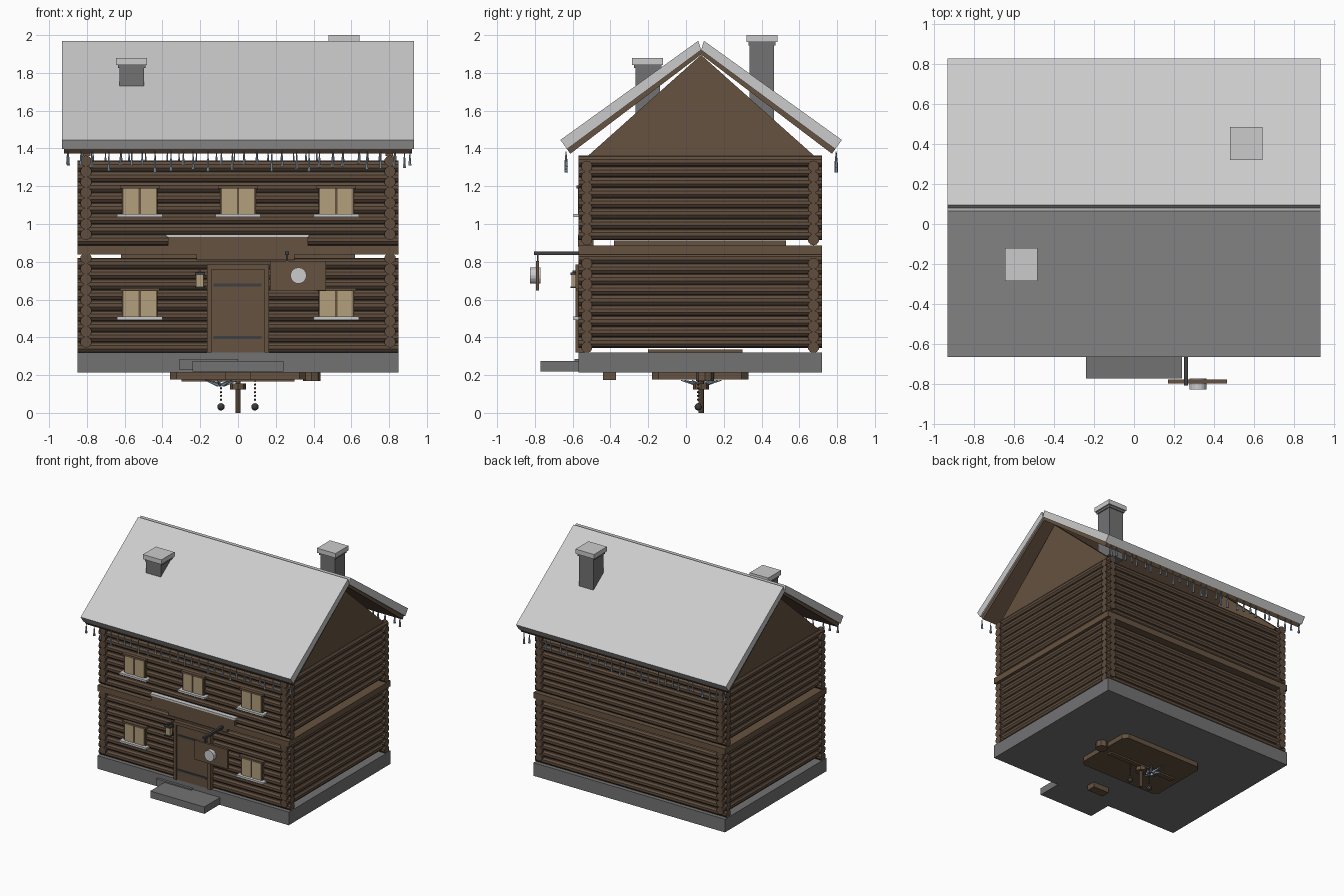
import bpy, bmesh, math, random
from mathutils import Vector, Matrix

if "Cube" in bpy.data.objects:
    bpy.data.objects.remove(bpy.data.objects["Cube"])
random.seed(4)


def mat(name, rgb):
    m = bpy.data.materials.new(name)
    m.diffuse_color = (*rgb, 1)
    m.use_nodes = True
    m.node_tree.nodes["Principled BSDF"].inputs["Base Color"].default_value = m.diffuse_color
    return m


LOG = mat("log_brown", (0.115, 0.075, 0.048))
PLANK = mat("plank_brown", (0.13, 0.085, 0.052))
DARK = mat("dark_iron", (0.05, 0.05, 0.055))
GLOW = mat("warm_glass", (0.45, 0.35, 0.2))
ICE = mat("ice_blue", (0.3, 0.4, 0.5))
STONE = mat("stone", (0.17, 0.17, 0.175))


def finish(name, bm, m=None):
    bmesh.ops.recalc_face_normals(bm, faces=bm.faces)
    me = bpy.data.meshes.new(name)
    bm.to_mesh(me)
    bm.free()
    ob = bpy.data.objects.new(name, me)
    bpy.context.collection.objects.link(ob)
    if m:
        me.materials.append(m)
    return ob


def add_box(bm, x0, x1, y0, y1, z0, z1):
    mx = Matrix.Translation(((x0 + x1) / 2, (y0 + y1) / 2, (z0 + z1) / 2))
    bmesh.ops.create_cube(bm, size=1, matrix=mx @ Matrix.Diagonal((x1 - x0, y1 - y0, z1 - z0, 1)))


def boxes(name, m, *dims):
    bm = bmesh.new()
    for d in dims:
        add_box(bm, *d)
    return finish(name, bm, m)


def add_rod(bm, a, b, r0, r1=None, n=10):
    a, b = Vector(a), Vector(b)
    rot = (b - a).to_track_quat('Z', 'Y').to_matrix().to_4x4()
    bmesh.ops.create_cone(bm, cap_ends=True, segments=n, radius1=r0, radius2=r0 if r1 is None else r1,
                          depth=(b - a).length, matrix=Matrix.Translation((a + b) / 2) @ rot)


def prism(name, m, pts, x0, x1):
    """Extrude a (y, z) profile along x."""
    bm = bmesh.new()
    f = bm.faces.new([bm.verts.new((x0, y, z)) for y, z in pts])
    r = bmesh.ops.extrude_face_region(bm, geom=[f])
    bmesh.ops.translate(bm, vec=(x1 - x0, 0, 0), verts=[v for v in r['geom'] if isinstance(v, bmesh.types.BMVert)])
    return finish(name, bm, m)


CY = 0.08   # ridge line

# foundation and front steps
boxes("foundation", STONE, (-0.85, 0.85, -0.57, 0.72, 0.215, 0.32))
boxes("front_step", STONE, (-0.24, 0.24, -0.77, -0.56, 0.22, 0.275))
boxes("upper_step", STONE, (-0.31, 0.0, -0.59, -0.55, 0.228, 0.285))

# log walls, front/back rows interlocking with side rows
PITCH = 0.0555
for storey, z0, count in (("lower", 0.347, 9), ("upper", 0.917, 8)):
    bm = bmesh.new()
    for i in range(count):
        z = z0 + i * PITCH
        for y in (-0.525, 0.675):
            add_rod(bm, (-0.85, y, z), (0.85, y, z), 0.03)
        for x in (-0.805, 0.805):
            add_rod(bm, (x, -0.57, z + PITCH / 2), (x, 0.72, z + PITCH / 2), 0.03)
    finish(storey + "_logs", bm, LOG)

# belt beam between storeys, inner floors
boxes("belt_beam", PLANK, (-0.85, 0.85, -0.57, -0.49, 0.838, 0.885), (-0.85, 0.85, 0.64, 0.72, 0.838, 0.885),
      (-0.85, -0.77, -0.57, 0.72, 0.838, 0.885), (0.77, 0.85, -0.57, 0.72, 0.838, 0.885))
boxes("upper_floor", PLANK, (-0.62, 0.62, -0.38, 0.53, 0.8, 0.912))
boxes("ground_floor", PLANK, (-0.75, 0.75, -0.2, 0.3, 0.318, 0.335))

# gable walls
for side, x in (("left", -0.80), ("right", 0.80)):
    prism(side + "_gable", PLANK, [(CY - 0.6, 1.36), (CY + 0.6, 1.36), (CY, 1.895)], x - 0.02, x + 0.02)

# roof boards with a thick snow layer, mirrored about the ridge
ang = math.atan2(0.525, 0.73)
nx, nz = math.sin(ang), -math.cos(ang)
for side, s in (("front", 1), ("back", -1)):
    def slab(d0, d1, inset):
        top = (0.065 - CY, 1.97)
        eave = (-0.665 - CY + inset * 0.81, 1.445 + inset * 0.58)
        p = [(top[0] + nx * d0, top[1] + nz * d0), (eave[0] + nx * d0, eave[1] + nz * d0),
             (eave[0] + nx * d1, eave[1] + nz * d1), (top[0] + nx * d1, top[1] + nz * d1)]
        return [(CY + s * min(y, 0.0) if y > 0 else CY + s * y, z) for y, z in p]
    prism(side + "_roof_snow", None, slab(0, 0.06, 0), -0.932, 0.932)
    prism(side + "_roof_boards", PLANK, slab(0.06, 0.09, 0.0), -0.92, 0.92)
    # icicles along the eave
    bm = bmesh.new()
    for i in range(28):
        x = -0.895 + i * 1.79 / 27 + random.uniform(-0.015, 0.015)
        y = CY + s * (-0.635 - CY)
        length = random.uniform(0.05, 0.1)
        add_rod(bm, (x, y, 1.37 - length), (x, y, 1.385), 0.009, 0.002, 6)
    finish(side + "_icicles", bm, ICE)

# chimneys: shaft, collar, cap
for name, x, y, zb, zt in (("front_chimney", -0.563, -0.203, 1.55, 1.88), ("back_chimney", 0.56, 0.402, 1.55, 2.0)):
    boxes(name, STONE, (x - 0.065, x + 0.065, y - 0.065, y + 0.065, zb, zt - 0.05),
          (x - 0.072, x + 0.072, y - 0.072, y + 0.072, zt - 0.055, zt - 0.035))
    boxes(name + "_cap", None, (x - 0.082, x + 0.082, y - 0.082, y + 0.082, zt - 0.037, zt))

# windows
for i, (x, z) in enumerate([(-0.52, 1.05), (0, 1.05), (0.52, 1.05), (-0.52, 0.507), (0.52, 0.507)]):
    n = "window_%d_" % i
    boxes(n + "panes", GLOW, (x - 0.085, x - 0.006, -0.572, -0.55, z, z + 0.14),
          (x + 0.006, x + 0.085, -0.572, -0.55, z, z + 0.14))
    boxes(n + "frame", PLANK, (x - 0.095, x + 0.095, -0.566, -0.54, z, z + 0.143),
          (x - 0.105, x + 0.105, -0.58, -0.54, z + 0.138, z + 0.155))
    boxes(n + "snow_sill", None, (x - 0.12, x + 0.12, -0.595, -0.54, z - 0.014, z + 0.002))

# door with frame, planks and straps
boxes("door_frame", PLANK, (-0.165, -0.14, -0.585, -0.53, 0.32, 0.78), (0.14, 0.165, -0.585, -0.53, 0.32, 0.78),
      (-0.165, 0.165, -0.585, -0.53, 0.76, 0.785))
boxes("door", PLANK, (-0.14, 0.14, -0.575, -0.53, 0.32, 0.76))
boxes("door_straps", DARK, (-0.13, 0.125, -0.582, -0.57, 0.67, 0.685), (-0.13, 0.125, -0.582, -0.57, 0.392, 0.407))

# canopy above the door
boxes("canopy", PLANK, (-0.37, 0.37, -0.573, -0.49, 0.88, 0.93), (-0.22, 0.3, -0.565, -0.5, 0.81, 0.84))
boxes("canopy_snow", None, (-0.38, 0.375, -0.573, -0.48, 0.93, 0.945))

# wall lantern
boxes("lantern_glass", GLOW, (-0.222, -0.182, -0.605, -0.57, 0.67, 0.73))
boxes("lantern_frame", DARK, (-0.228, -0.176, -0.612, -0.565, 0.73, 0.742), (-0.228, -0.176, -0.612, -0.565, 0.66, 0.67),
      (-0.208, -0.196, -0.6, -0.54, 0.742, 0.755))

# hanging sign on a bracket arm
boxes("sign_arm", DARK, (0.25, 0.27, -0.805, -0.55, 0.836, 0.855), (0.255, 0.265, -0.79, -0.78, 0.79, 0.84))
boxes("sign_board", PLANK, (0.17, 0.465, -0.795, -0.777, 0.648, 0.803))
bm = bmesh.new()
add_rod(bm, (0.32, -0.825, 0.727), (0.32, -0.77, 0.727), 0.043, n=16)
finish("sign_disc", bm)

# clock-like ornament below the base: plate with cut corners
bm = bmesh.new()
add_box(bm, -0.36, 0.36, -0.18, 0.33, 0.178, 0.216)
bmesh.ops.bevel(bm, geom=[e for e in bm.edges if abs(e.verts[0].co.z - e.verts[1].co.z) > 0.01],
                offset=0.035, segments=1, affect='EDGES')
finish("under_plate", bm, PLANK)
boxes("under_blocks", PLANK, (-0.07, 0.07, -0.44, -0.37, 0.175, 0.216), (-0.3, 0.3, 0.06, 0.1, 0.166, 0.18))
bm = bmesh.new()
add_rod(bm, (0.39, 0.1, 0.168), (0.39, 0.1, 0.216), 0.047, n=8)
finish("under_knob", bm, PLANK)

# pendulum pole and hub
bm = bmesh.new()
add_rod(bm, (0, CY, 0), (0, CY, 0.2), 0.014, n=8)
add_rod(bm, (0, CY, 0.125), (0, CY, 0.155), 0.042, n=8)
finish("pendulum", bm, PLANK)

# chain weights
bm = bmesh.new()
for x in (-0.09, 0.09):
    for k in range(6):
        bmesh.ops.create_icosphere(bm, subdivisions=1, radius=0.007, matrix=Matrix.Translation((x, 0.065, 0.07 + k * 0.02)))
    bmesh.ops.create_icosphere(bm, subdivisions=2, radius=0.02, matrix=Matrix.Translation((x, 0.065, 0.032)))
finish("chain_weights", bm, DARK)

# spray of leaves around the hub
bm = bmesh.new()
for k in range(7):
    a = k * math.tau / 7
    add_rod(bm, (-0.09 + 0.02 * math.cos(a), CY + 0.02 * math.sin(a), 0.15),
            (-0.09 + 0.09 * math.cos(a), CY + 0.11 * math.sin(a), 0.172), 0.012, 0.002, 5)
finish("leaf_spray", bm, ICE)
